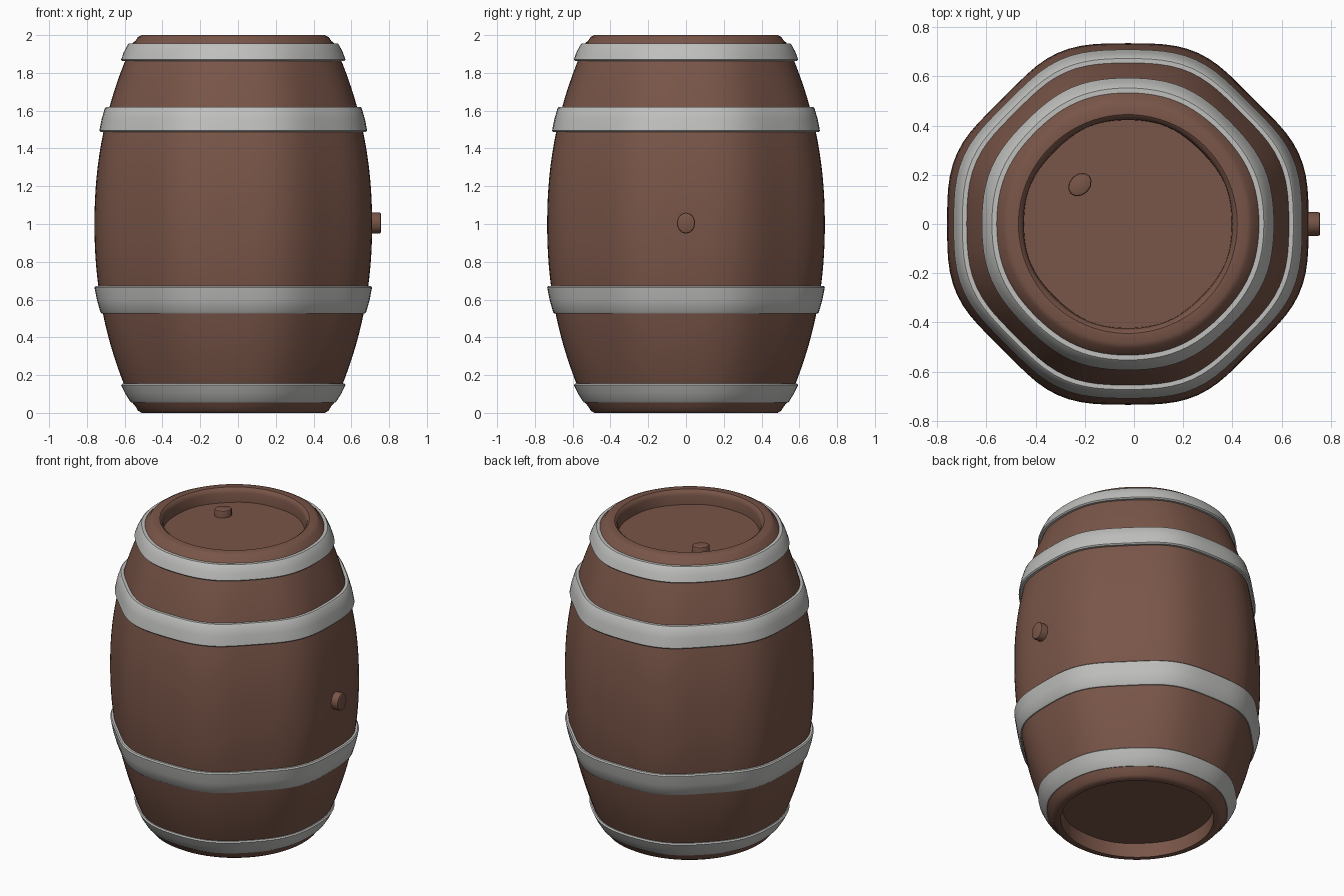
import bpy, bmesh, math
from mathutils import Matrix, Vector

if "Cube" in bpy.data.objects:
    bpy.data.objects.remove(bpy.data.objects["Cube"])

CX = -0.025  # barrel axis


def material(name, col):
    m = bpy.data.materials.new(name)
    m.diffuse_color = (*col, 1)
    m.use_nodes = True
    m.node_tree.nodes["Principled BSDF"].inputs["Base Color"].default_value = m.diffuse_color
    return m


wood = material("brown wood", (0.191, 0.091, 0.065))
metal = material("grey metal", (0.52, 0.52, 0.51))


def finish(bm, name, mat, angle=35):
    bmesh.ops.recalc_face_normals(bm, faces=bm.faces[:])
    me = bpy.data.meshes.new(name)
    bm.to_mesh(me)
    bm.free()
    ob = bpy.data.objects.new(name, me)
    bpy.context.collection.objects.link(ob)
    me.materials.append(mat)
    bpy.ops.object.select_all(action='DESELECT')
    ob.select_set(True)
    bpy.context.view_layer.objects.active = ob
    bpy.ops.object.shade_smooth_by_angle(angle=math.radians(angle))
    return ob


def lathe(name, profile, mat, closed, n=96):
    """Spin (r, z) points; the belly is a soft octagon, flattest on its diagonals."""
    bm = bmesh.new()
    rings = []
    for r, z in profile:
        s = math.sqrt(max(0.0, math.sin(math.pi * z / 2)))
        ring = []
        for i in range(n):
            t = 2 * math.pi * i / n
            rr = r * (1 + s * (0.033 * (1 - math.cos(8 * t)) - 0.02 * (1 - math.cos(4 * t))) / 2)
            ring.append(bm.verts.new((CX + rr * math.cos(t), rr * math.sin(t), z)))
        rings.append(ring)
    pairs = list(zip(rings, rings[1:]))
    if closed:
        pairs.append((rings[-1], rings[0]))
    else:
        bm.faces.new(rings[0])
        bm.faces.new(rings[-1])
    for a, b in pairs:
        for i in range(n):
            j = (i + 1) % n
            bm.faces.new((a[i], a[j], b[j], b[i]))
    return finish(bm, name, mat)


def belly(z):
    return 0.735 - 0.2226 * abs(z - 1) ** 2.15


# Barrel body with recessed ends
body = [(0.45, 0.09), (0.455, 0.0), (0.485, 0.0), (0.505, 0.012), (0.518, 0.035)]
body += [(belly(z), z) for z in [0.06 + 1.9 * i / 32 for i in range(33)]]
body += [(0.518, 1.97), (0.505, 1.99), (0.485, 2.0), (0.445, 2.0), (0.432, 1.99),
         (0.425, 1.97), (0.4225, 1.91)]
lathe("barrel_body", body, wood, False)

# Metal hoops: name, bottom z, bottom radius, top z, top radius
for name, z0, r0, z1, r1 in (("bottom_hoop", 0.055, 0.547, 0.155, 0.594),
                             ("lower_hoop", 0.525, 0.703, 0.672, 0.735),
                             ("upper_hoop", 1.487, 0.709, 1.62, 0.68),
                             ("top_hoop", 1.863, 0.594, 1.955, 0.56)):
    b = 0.007
    mid = (r0 + r1) / 2 + 0.003
    lathe(name, [(r0 - 0.05, z0), (r0 - b, z0), (r0, z0 + b), (mid, (z0 + z1) / 2),
                 (r1, z1 - b), (r1 - b, z1), (r1 - 0.05, z1)], metal, True)


def plug(name, matrix, ra, rb, depth):
    """Small oval peg pointing along local z."""
    bm = bmesh.new()
    bmesh.ops.create_cone(bm, cap_ends=True, segments=12, radius1=1, radius2=1, depth=depth)
    bmesh.ops.scale(bm, vec=Vector((ra, rb, 1)), verts=bm.verts)
    top = [e for e in bm.edges if all(v.co.z > 0 for v in e.verts)]
    bmesh.ops.bevel(bm, geom=top, offset=0.009, segments=2, affect='EDGES', profile=0.5)
    bmesh.ops.transform(bm, matrix=matrix, verts=bm.verts)
    return finish(bm, name, wood)


# Side bung and lid bung
plug("side_bung", Matrix.Translation((0.707, 0, 1.005)) @ Matrix.Rotation(math.pi / 2, 4, 'Y'),
     0.056, 0.049, 0.10)
plug("lid_bung", Matrix.Translation((-0.22, 0.16, 1.925)) @ Matrix.Rotation(math.pi / 4, 4, 'Z'),
     0.053, 0.042, 0.06)
